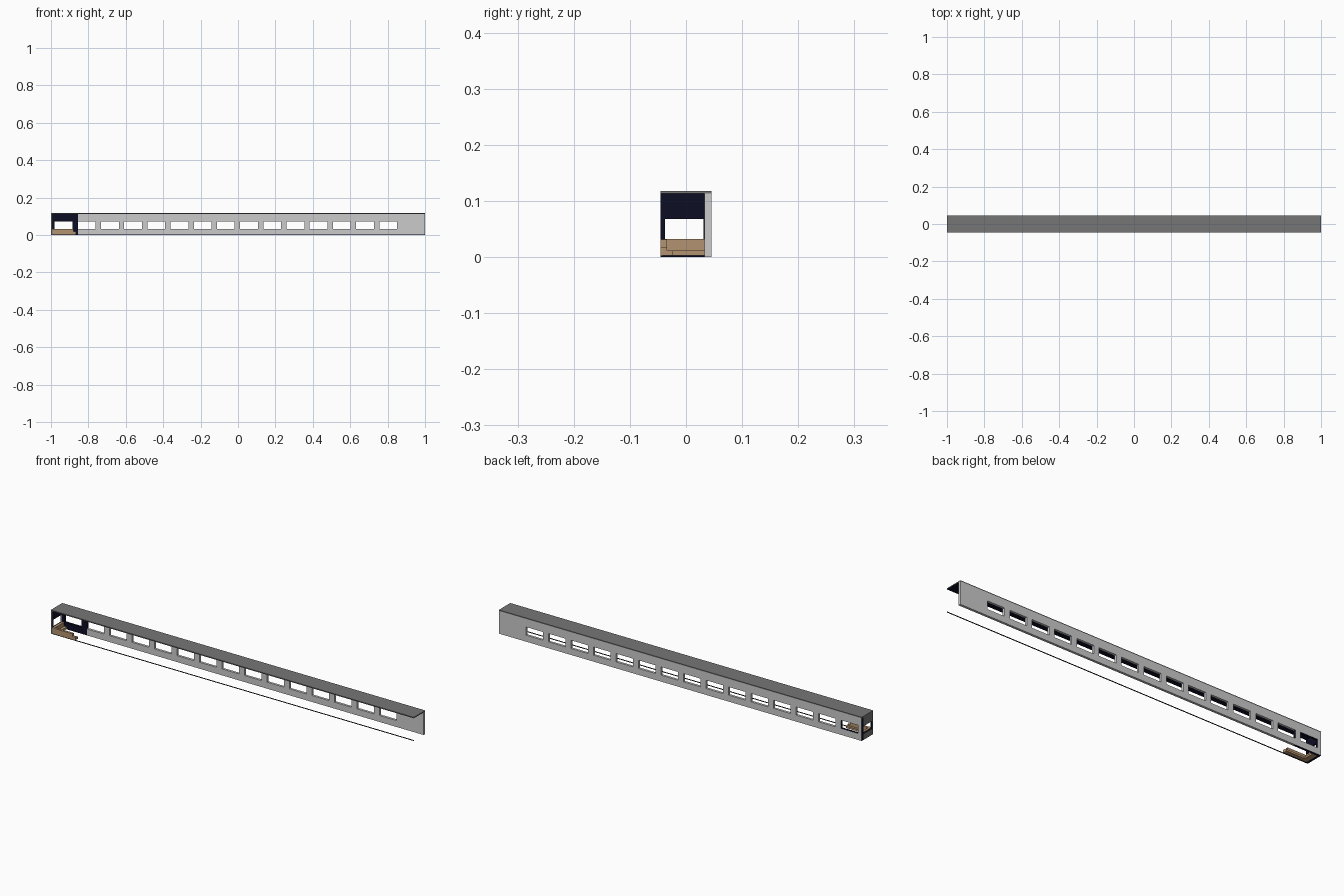
import bpy, bmesh
from mathutils import Vector

if "Cube" in bpy.data.objects:
    bpy.data.objects.remove(bpy.data.objects["Cube"])


def material(name, rgb):
    m = bpy.data.materials.new(name)
    m.diffuse_color = (*rgb, 1)
    m.use_nodes = True
    m.node_tree.nodes["Principled BSDF"].inputs["Base Color"].default_value = m.diffuse_color
    return m


LIGHT = material("light_grey", (0.60, 0.60, 0.60))
GREY = material("roof_grey", (0.18, 0.18, 0.18))
NAVY = material("dark_navy", (0.004, 0.004, 0.018))
TAN = material("tan_seat", (0.45, 0.29, 0.16))


def finish(name, bm, mats, rule=None):
    bmesh.ops.recalc_face_normals(bm, faces=bm.faces)
    bm.normal_update()
    if rule:
        for f in bm.faces:
            f.material_index = 1 if rule(f.normal, f.calc_center_median()) else 0
    me = bpy.data.meshes.new(name)
    bm.to_mesh(me)
    bm.free()
    for m in mats:
        me.materials.append(m)
    ob = bpy.data.objects.new(name, me)
    bpy.context.collection.objects.link(ob)
    return ob


def box(name, lo, hi, mats, rule=None):
    bm = bmesh.new()
    bmesh.ops.create_cube(bm, size=1)
    for v in bm.verts:
        v.co = Vector([(a + b) / 2 + c * (b - a) for a, b, c in zip(lo, hi, v.co)])
    return finish(name, bm, mats, rule)


def window_wall(name, us, zs, place, depth, mats, rule):
    """Grid wall; odd columns in the middle row are left open as windows."""
    bm = bmesh.new()
    grid = [[bm.verts.new(place(u, z)) for z in zs] for u in us]
    for i in range(len(us) - 1):
        for j in range(len(zs) - 1):
            if not (i % 2 == 1 and j == 1):
                bm.faces.new((grid[i][j], grid[i + 1][j], grid[i + 1][j + 1], grid[i][j + 1]))
    ext = bmesh.ops.extrude_face_region(bm, geom=bm.faces[:], use_keep_orig=True)
    bmesh.ops.translate(bm, vec=depth, verts=[g for g in ext["geom"] if isinstance(g, bmesh.types.BMVert)])
    return finish(name, bm, mats, rule)


# Long back wall with fifteen windows, navy lining at the lounge end
xs = [-1.0]
for i in range(15):
    c = -0.933 + 0.124 * i
    xs += [c - 0.0475, c + 0.0475]
xs.append(1.0)
window_wall("back_wall", xs, [0, 0.032, 0.073, 0.113],
            lambda u, z: (u, 0.033, z), Vector((0, 0.012, 0)), [LIGHT, NAVY],
            lambda n, c: c.x < -0.856 and c.y < 0.044)

# End wall with one window, grey outside and navy inside
window_wall("end_wall", [-0.045, -0.037, 0.031, 0.033], [0, 0.030, 0.068, 0.113],
            lambda u, z: (-1.0, u, z), Vector((0.008, 0, 0)), [GREY, NAVY],
            lambda n, c: n.x > 0.5 or c.x > -0.999 and n.y > -0.5)

# Roof with dark underside
box("roof", (-1, -0.045, 0.113), (1, 0.045, 0.118), [GREY, NAVY], lambda n, c: n.z < -0.5)

# Thin sill along the open front
box("front_sill", (-1, -0.045, 0), (1, -0.042, 0.003), [NAVY])

# Corner bench: end run, then front run with a low tail
for name, lo, hi in [
    ("end_backrest", (-0.992, -0.045, 0.003), (-0.981, 0.033, 0.032)),
    ("end_seat", (-0.981, -0.034, 0.003), (-0.966, 0.033, 0.012)),
    ("front_backrest", (-0.981, -0.045, 0.003), (-0.88, -0.034, 0.031)),
    ("front_armrest", (-0.88, -0.045, 0.003), (-0.865, -0.034, 0.018)),
    ("front_seat", (-0.966, -0.034, 0.003), (-0.865, -0.023, 0.012)),
]:
    box(name, lo, hi, [TAN])
